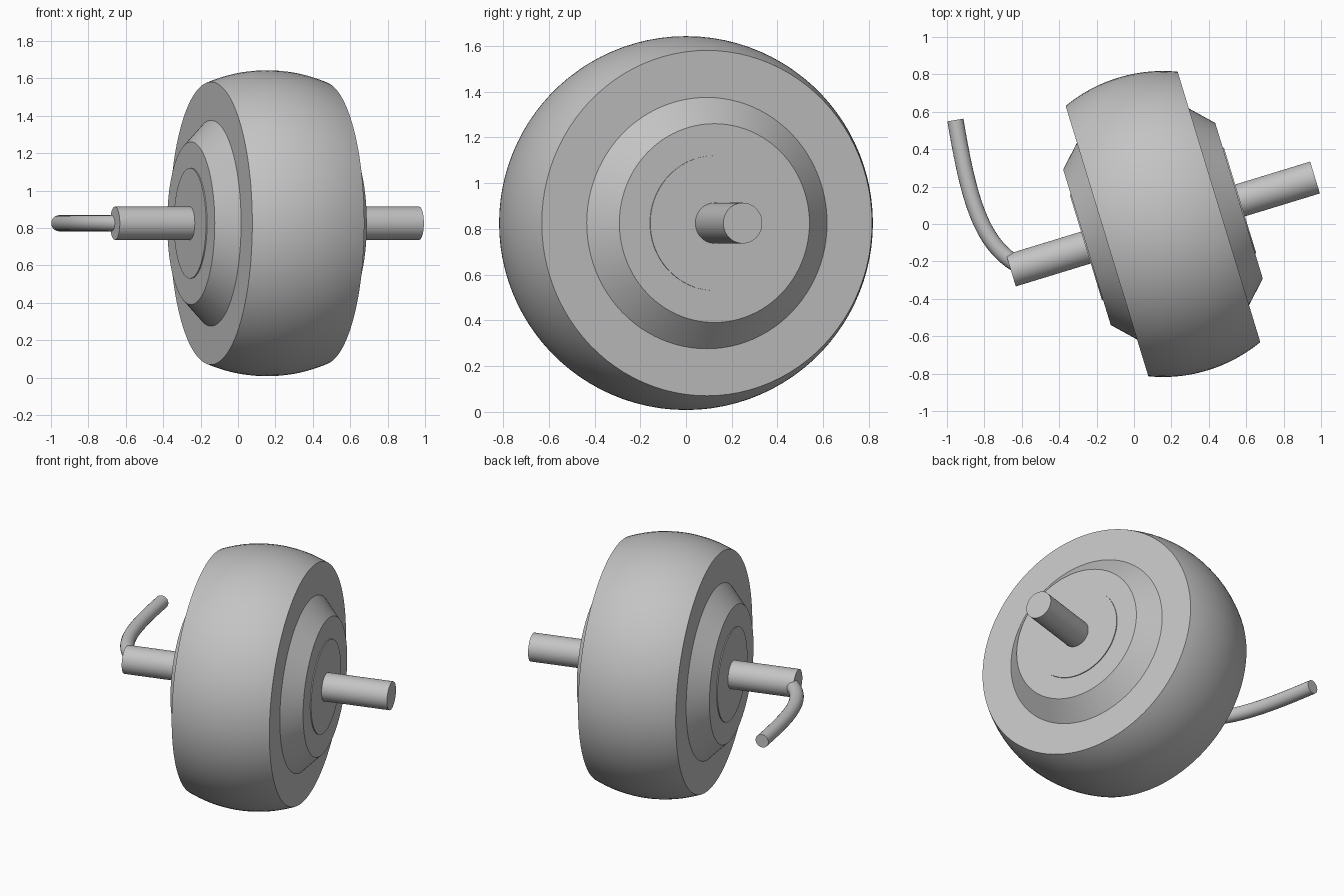
import bpy
import bmesh
from math import cos, sin, pi, sqrt, radians
from mathutils import Matrix, Vector

if "Cube" in bpy.data.objects:
    bpy.data.objects.remove(bpy.data.objects["Cube"], do_unlink=True)

SEGMENTS = 96
CENTRE = Vector((0.155, 0.0, 0.825))
PLACE = Matrix.Translation(CENTRE) @ Matrix.Rotation(radians(17), 4, "Z")

grey = bpy.data.materials.new("plain grey")
grey.use_nodes = True
grey.diffuse_color = (0.55, 0.55, 0.55, 1)
grey.node_tree.nodes["Principled BSDF"].inputs["Base Color"].default_value = grey.diffuse_color


def finish(obj):
    obj.data.materials.append(grey)
    bpy.ops.object.select_all(action="DESELECT")
    obj.select_set(True)
    bpy.context.view_layer.objects.active = obj
    bpy.ops.object.shade_smooth_by_angle(angle=radians(25))


def lathe(name, profile):
    """Spin (distance along axle, radius) points about the axle, capping both ends."""
    bm = bmesh.new()
    rings = []
    for x, r in profile:
        angles = [2 * pi * i / SEGMENTS for i in range(SEGMENTS)]
        rings.append([bm.verts.new((x, r * cos(a), r * sin(a))) for a in angles])
    for a, b in zip(rings, rings[1:]):
        for i in range(SEGMENTS):
            j = (i + 1) % SEGMENTS
            bm.faces.new((a[i], a[j], b[j], b[i]))
    bm.faces.new(rings[0])
    bm.faces.new(rings[-1])
    bmesh.ops.recalc_face_normals(bm, faces=bm.faces)
    mesh = bpy.data.meshes.new(name)
    bm.to_mesh(mesh)
    bm.free()
    obj = bpy.data.objects.new(name, mesh)
    bpy.context.collection.objects.link(obj)
    obj.matrix_world = PLACE
    finish(obj)


# Tyre: a ball with both sides sliced off
BALL, HALF, STEPS = 0.818, 0.313, 24
stations = [HALF * (2 * i / STEPS - 1) for i in range(STEPS + 1)]
lathe("tyre", [(x, sqrt(BALL ** 2 - x ** 2)) for x in stations])

# Bevelled hubs with a thin raised disc, one on each side
for side, s in (("right", -1), ("left", 1)):
    lathe(side + "_hub", [(s * 0.30, 0.55), (s * HALF, 0.55), (s * 0.425, 0.435)])
    lathe(side + "_hub_disc", [(s * 0.41, 0.295), (s * 0.431, 0.295)])

# Axle through the wheel
lathe("axle", [(-0.85, 0.089), (0.85, 0.089)])

# Bent lead leaving the right end of the axle
curve = bpy.data.curves.new("bent_lead", "CURVE")
curve.dimensions = "3D"
curve.bevel_depth = 0.0435
curve.bevel_resolution = 8
curve.use_fill_caps = True
spline = curve.splines.new("BEZIER")
spline.resolution_u = 32
spline.bezier_points.add(1)
path = [Vector((x, y, CENTRE.z)) for x, y in
        ((-0.60, -0.23), (-0.82, -0.12), (-0.885, 0.14), (-0.955, 0.556))]
for point, co, handle in zip(spline.bezier_points, (path[0], path[3]), (path[1], path[2])):
    point.handle_left_type = point.handle_right_type = "FREE"
    point.co = co
    point.handle_left = point.handle_right = handle
lead = bpy.data.objects.new("bent_lead", curve)
bpy.context.collection.objects.link(lead)
bpy.ops.object.select_all(action="DESELECT")
lead.select_set(True)
bpy.context.view_layer.objects.active = lead
bpy.ops.object.convert(target="MESH")
finish(bpy.context.view_layer.objects.active)
